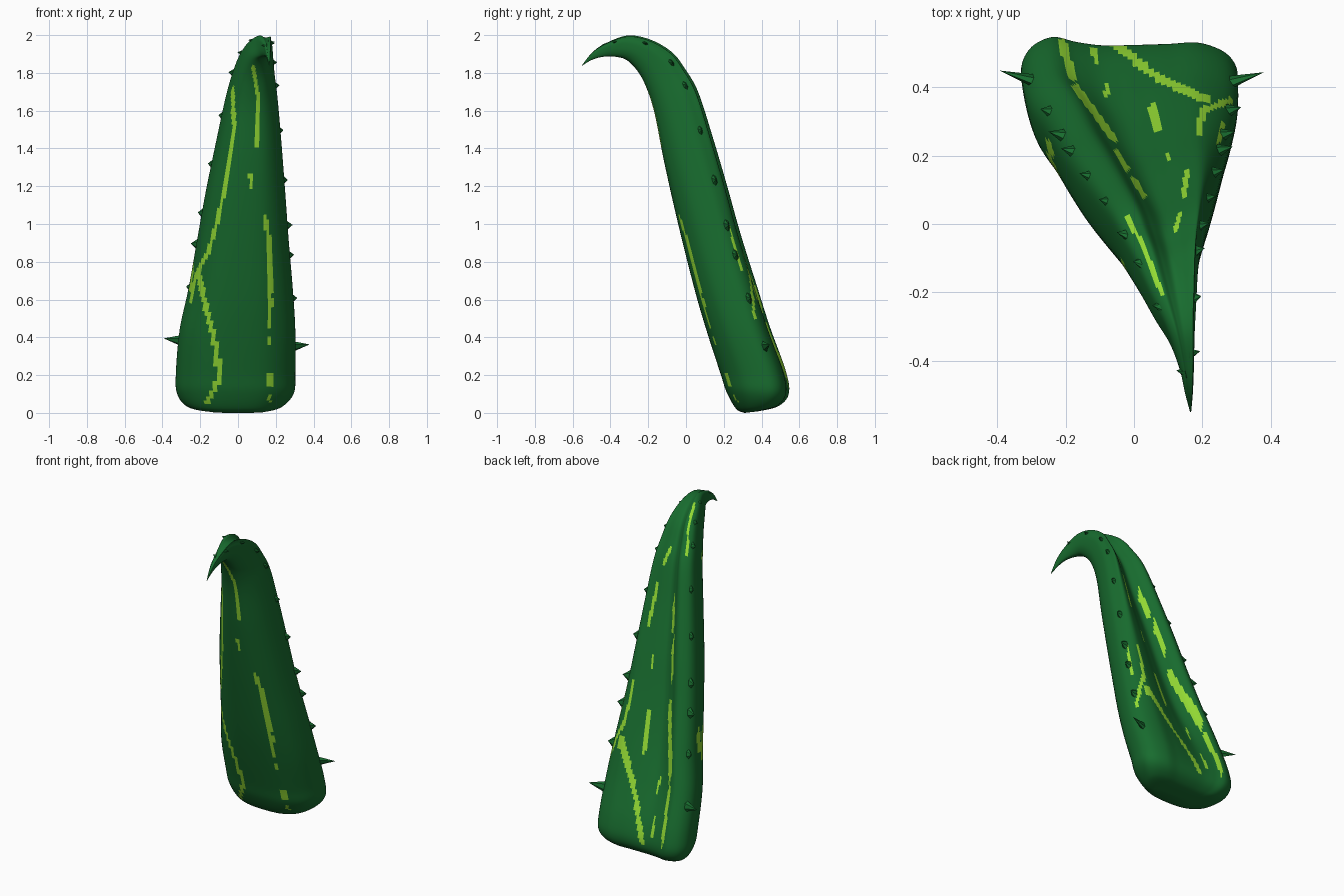
import bpy, bmesh, math
from mathutils import Vector

if "Cube" in bpy.data.objects:
    bpy.data.objects.remove(bpy.data.objects["Cube"])

# Leaf stations: front edge (y, z), back edge (y, z), left x, right x, groove depth, groove drift
STATIONS = [
    (.31, .000, .38, .008, -.14, .14, .0, 0),
    (.265, .022, .49, .035, -.265, .23, .15, 0),
    (.215, .11, .548, .10, -.322, .295, .2, 0),
    (.182, .21, .534, .22, -.328, .303, .35, 0),
    (.12, .40, .448, .46, -.308, .303, .7, .0),
    (.06, .60, .378, .68, -.262, .29, .95, .04),
    (-.005, .85, .293, .95, -.215, .268, 1, .1),
    (-.065, 1.10, .223, 1.20, -.17, .25, 1, .18),
    (-.12, 1.35, .143, 1.47, -.115, .23, 1.1, .26),
    (-.165, 1.58, .068, 1.70, -.065, .21, 1.1, .34),
    (-.205, 1.71, .0, 1.82, -.03, .195, 1.1, .4),
    (-.25, 1.80, -.07, 1.91, .005, .187, .95, .42),
    (-.31, 1.865, -.18, 1.975, .05, .182, .65, .42),
    (-.37, 1.885, -.30, 2.0, .10, .177, .35, .4),
    (-.44, 1.885, -.41, 1.965, .133, .175, .2, .4),
    (-.50, 1.868, -.49, 1.915, .149, .172, .1, .4),
    (-.55, 1.838, -.55, 1.842, .164, .167, 0, .4),
]
# Cross-section: u across (-1..1), v from front (0) to grooved back (1)
PROFILE = [(-1, .66), (-.87, .29), (-.52, .06), (0, 0), (.52, .06), (.87, .29), (1, .63), (.92, .83),
           (.66, .935), (.36, .9), (.02, .81), (-.26, .76), (-.5, .86), (-.72, .985), (-.93, .88)]
GROOVE = range(9, 13)


def spline(pts, t, closed=False):
    """Catmull-Rom through tuples, t in index units."""
    n, i = len(pts), math.floor(t)
    if not closed:
        i = min(i, n - 2)
    f = t - i
    get = lambda k: pts[k % n] if closed else pts[max(0, min(n - 1, k))]
    a, b, c, d = (get(i + k) for k in (-1, 0, 1, 2))
    return [.5 * (2 * q + (r - p) * f + (2 * p - 5 * q + 4 * r - s) * f * f
                  + (3 * q - p - 3 * r + s) * f ** 3) for p, q, r, s in zip(a, b, c, d)]


def surface(t, p):
    """Point on the leaf at station t and profile position p."""
    fy, fz, by, bz, xl, xr, g, drift = spline(STATIONS, t)
    flat = lambda u: .95 - .04 * u      # ungrooved back
    prof = [(u + drift * (1 - u * u), flat(u) + (v - flat(u)) * g) if i in GROOVE
            else (u + drift * (1 - u * u), v) if i in (8, 13) else (u, v)
            for i, (u, v) in enumerate(PROFILE)]
    u, v = spline(prof, p, True)
    return Vector(((xl + xr) / 2 + u * (xr - xl) / 2, fy + v * (by - fy), fz + v * (bz - fz)))


def material(name, color):
    m = bpy.data.materials.new(name)
    m.diffuse_color = (*color, 1)
    m.use_nodes = True
    m.node_tree.nodes["Principled BSDF"].inputs["Base Color"].default_value = m.diffuse_color
    return m


green = material("leaf_green", (.009, .15, .028))
lime = material("streak_lime", (.3, .72, .035))

# Streaks: front ones in (x, z), back ones in (x, y)
FRONT = [
    (.011, [(-.03, 1.72), (-.02, 1.5), (-.05, 1.3), (-.1, 1.05), (-.15, .87), (-.23, .72), (-.25, .6)]),
    (.014, [(-.21, .74), (-.17, .55), (-.11, .32), (-.1, .18), (-.16, .06)]),
    (.010, [(.08, 1.83), (.11, 1.65), (.1, 1.42)]),
    (.012, [(.14, 1.05), (.17, .9), (.172, .64)]),
    (.012, [(.172, .61), (.17, .45)]), (.012, [(.168, .4), (.168, .36)]),
    (.012, [(.17, .2), (.17, .15)]), (.012, [(.165, .09), (.165, .07)]),
    (.008, [(.065, 1.26), (.065, 1.2)]), (.008, [(-.06, .17), (-.06, .15)]),
]
BACK = [
    (.012, [(-.21, .53), (-.18, .43)]), (.010, [(-.17, .4), (-.06, .25)]),
    (.008, [(-.05, .21), (-.02, .16)]), (.008, [(0, .13), (.03, .08)]),
    (.012, [(-.06, .53), (.08, .42), (.21, .365)]), (.012, [(.055, .34), (.07, .28)]),
    (.010, [(.19, .27), (.2, .33), (.28, .36)]), (.008, [(-.12, .51), (-.11, .48)]),
    (.008, [(-.08, .41), (-.08, .38)]), (.008, [(.155, .15), (.145, .08)]),
    (.006, [(.135, .03), (.12, -.02)]), (.007, [(-.02, .02), (.03, -.07), (.08, -.2)]),
    (.008, [(-.25, .24), (-.24, .2)]), (.008, [(.1, .2), (.1, .19)]),
    (.007, [(.245, .24), (.26, .29)]),
]


def near(p, streaks):
    for w, pts in streaks:
        for a, b in zip(pts, pts[1:]):
            a, b = Vector(a), Vector(b)
            d = b - a
            k = max(0, min(1, (p - a).dot(d) / d.length_squared))
            if (a + d * k - p).length < w:
                return True
    return False


# Leaf body: lofted rings with closed ends
ROWS, COLS = 144, 105
bm = bmesh.new()
rings = []
for r in range(ROWS + 1):
    t = r / ROWS * (len(STATIONS) - 1)
    rings.append([bm.verts.new(surface(t, c / COLS * len(PROFILE))) for c in range(COLS)])
for a, b in zip(rings, rings[1:]):
    for c in range(COLS):
        d = (c + 1) % COLS
        bm.faces.new((a[c], a[d], b[d], b[c]))
bm.faces.new(rings[0][::-1])
bm.faces.new(rings[-1])
bmesh.ops.recalc_face_normals(bm, faces=bm.faces)
for f in bm.faces:
    f.smooth = True
    c, n = f.calc_center_median(), f.normal
    if len(f.verts) == 4:
        hit = near(c.xy, BACK) if n.z > 0 and n.y > -.3 else n.y < 0 and near(c.xz, FRONT)
        f.material_index = int(hit)
me = bpy.data.meshes.new("leaf")
bm.to_mesh(me)
bm.free()
leaf = bpy.data.objects.new("leaf", me)
bpy.context.collection.objects.link(leaf)
me.materials.append(green)
me.materials.append(lime)

# Thorns along both rims: (station, length, radius along the rim)
LEFT = [(3.72, .10, .035), (5.0, .03, .045), (5.85, .045, .045), (6.5, .035, .045), (7.5, .03, .04),
        (8.5, .025, .04), (10.0, .03, .035), (11.2, .025, .03), (12.4, .025, .025), (14.2, .02, .018)]
RIGHT = [(3.6, .10, .035), (4.75, .04, .045), (5.65, .04, .045), (6.25, .045, .045), (7.2, .035, .045),
         (8.2, .03, .04), (9.4, .03, .038), (10.6, .03, .035), (12.1, .025, .028), (13.6, .025, .02)]


def thorns(name, rows, p, side):
    bm = bmesh.new()
    for t, length, rad in rows:
        base = surface(t, p)
        along = (surface(t + .1, p) - base).normalized()
        out = Vector((side, .3, .05 if length < .08 else .12)).normalized()
        cross = along.cross(out).normalized()
        base -= out * .015
        ring = [bm.verts.new(base + rad * (along * math.cos(a) + .5 * cross * math.sin(a)))
                for a in (i * math.tau / 6 for i in range(6))]
        tip = bm.verts.new(base + out * (length + .01))
        for i in range(6):
            bm.faces.new((ring[i], ring[(i + 1) % 6], tip))
        bm.faces.new(ring[::-1])
    bmesh.ops.recalc_face_normals(bm, faces=bm.faces)
    me = bpy.data.meshes.new(name)
    bm.to_mesh(me)
    bm.free()
    me.materials.append(green)
    bpy.context.collection.objects.link(bpy.data.objects.new(name, me))


thorns("left_thorns", LEFT, 14.2, -1)
thorns("right_thorns", RIGHT, 6.8, 1)
